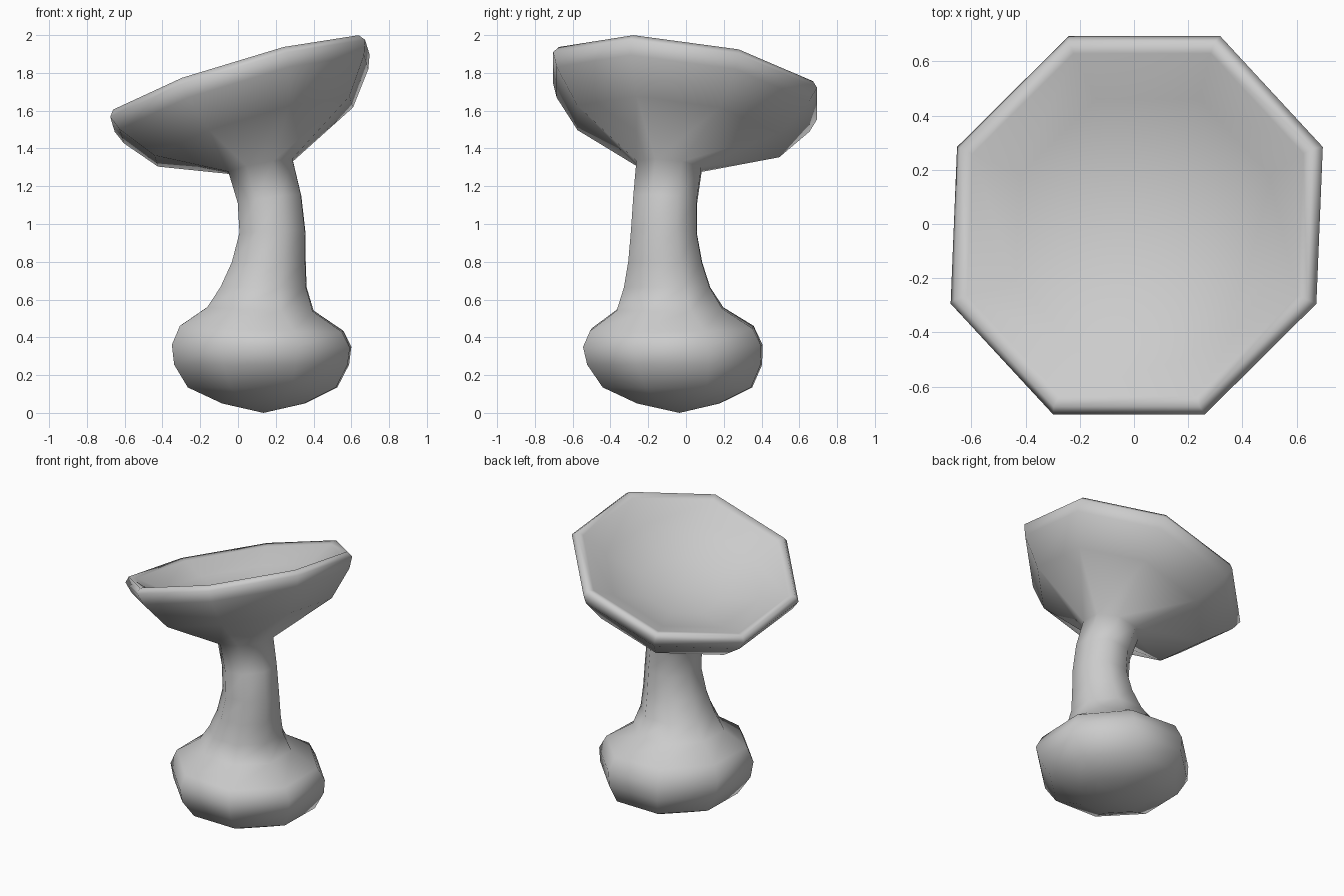
import bpy, bmesh, math
from mathutils import Vector

if "Cube" in bpy.data.objects:
    bpy.data.objects.remove(bpy.data.objects["Cube"])

SIDES = 8
UP = Vector((0, 0, 1))
TILT = Vector((-0.303, 0.147, 0))       # lean of the cap away from vertical
CAP_NORMAL = (UP + TILT).normalized()
CAP_CENTRE = Vector((0, 0, 1.765))

# Bulb and stem: x, y, z, radius, share of the cap lean
BODY = [
    (0.135, -0.040, 0.050, 0.235, 0),
    (0.130, -0.045, 0.135, 0.425, 0),
    (0.125, -0.060, 0.255, 0.497, 0),
    (0.125, -0.070, 0.355, 0.510, -0.05),
    (0.125, -0.075, 0.447, 0.465, -0.12),
    (0.118, -0.085, 0.550, 0.303, -0.12),
    (0.135, -0.100, 0.665, 0.245, 0),
    (0.163, -0.110, 0.800, 0.210, 0.05),
    (0.182, -0.117, 0.960, 0.187, 0.15),
    (0.167, -0.110, 1.130, 0.182, 0.45),
    (0.120, -0.090, 1.305, 0.187, 0.65),
]
# Cap: radius and height along its leaning axis, underside, lip, then hollow top
CAP = [(0.584, -0.29), (0.732, -0.11), (0.763, -0.035), (0.735, 0.0),
       (0.69, -0.015), (0.52, -0.11), (0.28, -0.19)]

bm = bmesh.new()


def ring(centre, normal, radius):
    """Octagon of vertices facing along normal."""
    rot = UP.rotation_difference(normal)
    verts = []
    for i in range(SIDES):
        a = math.radians(21.3) + i * math.tau / SIDES
        p = Vector((math.cos(a), math.sin(a), 0)) * radius
        verts.append(bm.verts.new(centre + rot @ p))
    return verts


rings = [ring(Vector((x, y, z)), (UP + TILT * t).normalized(), r)
         for x, y, z, r, t in BODY]
rings += [ring(CAP_CENTRE + CAP_NORMAL * h, CAP_NORMAL, r) for r, h in CAP]

# Skin between the rings
for a, b in zip(rings, rings[1:]):
    for i in range(SIDES):
        j = (i + 1) % SIDES
        bm.faces.new((a[i], a[j], b[j], b[i]))

# Close the bottom of the bulb and the hollow of the cap
bottom = bm.verts.new((0.135, -0.035, 0))
top = bm.verts.new(CAP_CENTRE - CAP_NORMAL * 0.215)
for i in range(SIDES):
    j = (i + 1) % SIDES
    bm.faces.new((bottom, rings[0][j], rings[0][i]))
    bm.faces.new((top, rings[-1][i], rings[-1][j]))

bmesh.ops.recalc_face_normals(bm, faces=bm.faces)
for f in bm.faces:
    f.smooth = True

mesh = bpy.data.meshes.new("mushroom")
bm.to_mesh(mesh)
bm.free()
bpy.context.collection.objects.link(bpy.data.objects.new("mushroom", mesh))
